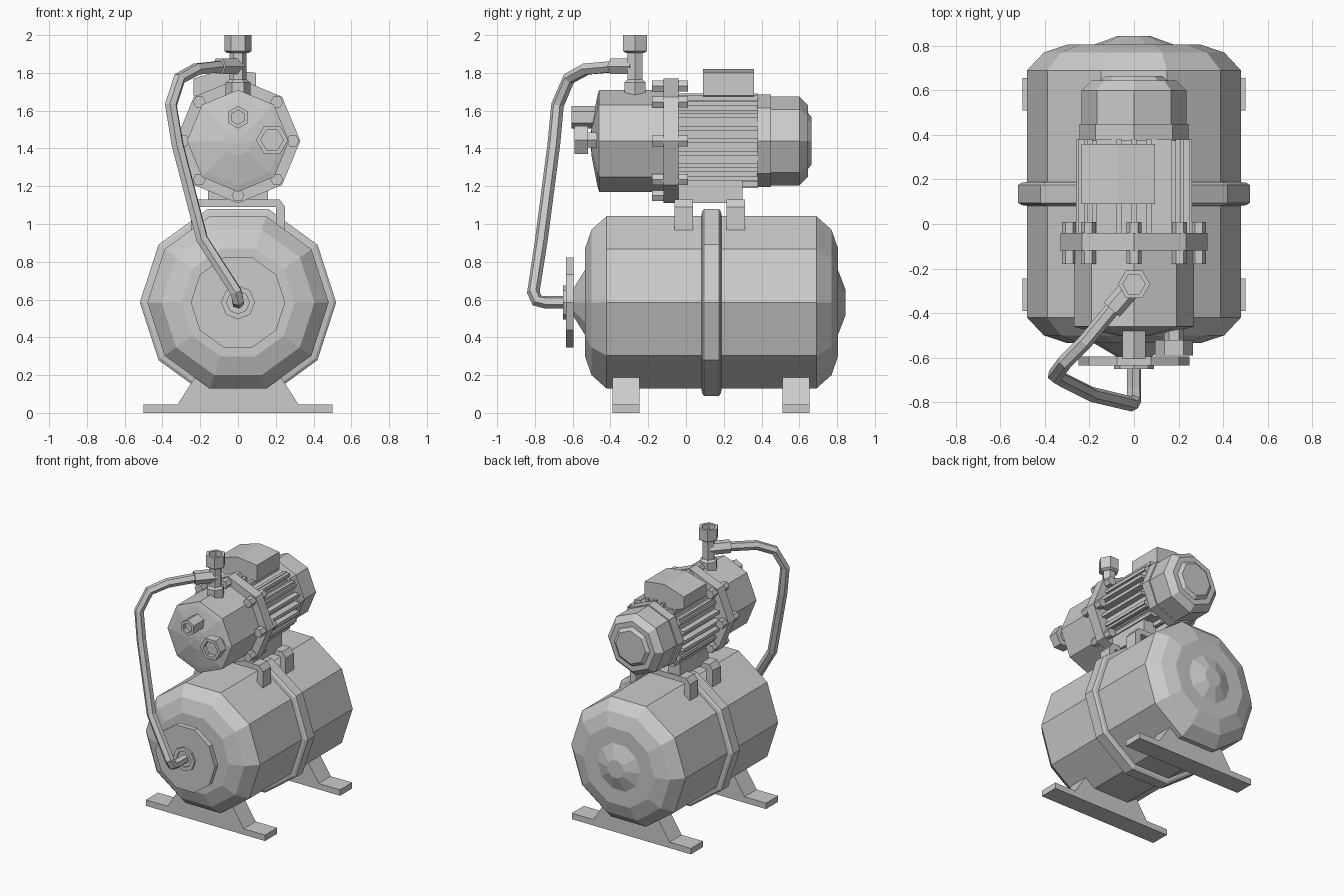
import bpy, bmesh, math
from mathutils import Matrix

if "Cube" in bpy.data.objects:
    bpy.data.objects.remove(bpy.data.objects["Cube"], do_unlink=True)

grey = bpy.data.materials.new("plain_grey")
grey.use_nodes = True
grey.diffuse_color = (0.6, 0.6, 0.6, 1)
grey.node_tree.nodes["Principled BSDF"].inputs["Base Color"].default_value = (0.6, 0.6, 0.6, 1)


def finish(name, bm):
    bmesh.ops.recalc_face_normals(bm, faces=bm.faces)
    mesh = bpy.data.meshes.new(name)
    bm.to_mesh(mesh)
    bm.free()
    mesh.materials.append(grey)
    obj = bpy.data.objects.new(name, mesh)
    bpy.context.collection.objects.link(obj)
    return obj


def lathe(name, profile, sides, x=0, y=0, z=0, axis="Y", phase=0):
    """Turn (position, radius) pairs around a line parallel to the axis."""
    bm = bmesh.new()
    rings = []
    for pos, r in profile:
        ring = []
        for i in range(sides):
            a = math.tau * i / sides + phase
            u, v = r * math.cos(a), r * math.sin(a)
            ring.append(bm.verts.new((x + u, y + pos, z + v) if axis == "Y" else (x + u, y + v, z + pos)))
        rings.append(ring)
    for a, b in zip(rings, rings[1:]):
        for i in range(sides):
            j = (i + 1) % sides
            bm.faces.new((a[i], a[j], b[j], b[i]))
    bm.faces.new(rings[0])
    bm.faces.new(rings[-1])
    return finish(name, bm)


def extrude(name, outline, y0, y1):
    """Extrude an (x, z) outline along y."""
    bm = bmesh.new()
    face = bm.faces.new([bm.verts.new((x, y0, z)) for x, z in outline])
    out = bmesh.ops.extrude_face_region(bm, geom=[face])["geom"]
    bmesh.ops.translate(bm, vec=(0, y1 - y0, 0), verts=[g for g in out if isinstance(g, bmesh.types.BMVert)])
    return finish(name, bm)


def box(name, x0, x1, y0, y1, z0, z1):
    return extrude(name, [(x0, z0), (x1, z0), (x1, z1), (x0, z1)], y0, y1)


def mirrored(half):
    return half + [(-x, z) for x, z in reversed(half)]


def tube(name, points, radius):
    curve = bpy.data.curves.new(name, "CURVE")
    curve.dimensions = "3D"
    curve.bevel_depth = radius
    curve.bevel_resolution = 1
    curve.use_fill_caps = True
    line = curve.splines.new("POLY")
    line.points.add(len(points) - 1)
    for p, co in zip(line.points, points):
        p.co = (*co, 1)
    line.use_smooth = False
    curve.materials.append(grey)
    obj = bpy.data.objects.new(name, curve)
    bpy.context.collection.objects.link(obj)


TANK, PUMP = 0.585, 1.44   # axis heights

# Tank with end caps, belt and front plate
lathe("tank", [(-0.535, 0.3), (-0.5, 0.405), (-0.42, 0.48), (0.69, 0.48), (0.77, 0.405), (0.805, 0.3)], 10, z=TANK)
lathe("tank_belt", [(0.08, 0.47), (0.085, 0.505), (0.095, 0.52), (0.175, 0.52), (0.185, 0.505), (0.19, 0.47)], 10, z=TANK)
lathe("tank_back_cap", [(0.79, 0.18), (0.805, 0.18), (0.845, 0.07)], 10, z=TANK)
lathe("tank_front_cap", [(-0.6, 0.07), (-0.535, 0.18), (-0.52, 0.18)], 10, z=TANK)
lathe("front_plate", [(-0.635, 0.25), (-0.595, 0.25)], 10, z=TANK)
lathe("tank_port", [(-0.64, 0.06), (-0.65, 0.06), (-0.65, 0.09), (-0.62, 0.09)], 8, z=TANK)

# Feet
for label, y in (("front", -0.39), ("back", 0.51)):
    foot = mirrored([(0.5, 0), (0.5, 0.045), (0.32, 0.045), (0.22, 0.2)])
    extrude(label + "_foot", foot, y, y + 0.145)

# Straps between tank and pump
for label, y in (("front", -0.06), ("back", 0.215)):
    half = [(0.2, 0.97), (0.2, 1.09), (0.0, 1.09)]
    strap = [(0.25, 0.96), (0.25, 1.09), (0.22, 1.13)]
    outline = strap + [(-x, z) for x, z in reversed(strap)] + [(-x, z) for x, z in half[:2]] + \
        [(x, z) for x, z in reversed(half[:2])]
    extrude(label + "_strap", outline, y, y + 0.097)
for side in (-1, 1):
    x0, x1 = sorted((side * 0.06, side * 0.16))
    box("pump_rest", x0, x1, -0.04, 0.3, 1.11, 1.24)

# Pump head and flange
lathe("pump_head", [(-0.505, 0.01), (-0.5, 0.08), (-0.47, 0.235), (-0.46, 0.27), (-0.12, 0.27)], 8, z=PUMP)
lathe("pump_flange", [(-0.12, 0.33), (-0.04, 0.33)], 8, z=PUMP)
for i in range(8):
    a = math.tau * i / 8
    lathe("flange_bolt", [(-0.18, 0.034), (0.01, 0.034)], 6, 0.29 * math.cos(a), 0, PUMP + 0.29 * math.sin(a))

# Pump ports
lathe("upper_port", [(-0.58, 0.038), (-0.605, 0.038), (-0.605, 0.06), (-0.47, 0.06)], 6, z=1.565, phase=math.pi / 6)
lathe("side_port", [(-0.56, 0.06), (-0.59, 0.06), (-0.59, 0.085), (-0.52, 0.085), (-0.52, 0.045), (-0.46, 0.045)],
      6, x=0.18, z=1.445)

# Motor core, cooling fins and rear bell
lathe("motor_core", [(-0.05, 0.215), (0.4, 0.215)], 8, z=PUMP)
for i in range(-3, 4):
    d = i * 0.066
    reach = math.sqrt(0.26 ** 2 - d ** 2)
    box("side_fin", -reach, reach, -0.04, 0.38, PUMP + d - 0.012, PUMP + d + 0.012)
    box("upright_fin", d - 0.012, d + 0.012, -0.04, 0.38, PUMP - reach * 0.96, PUMP + reach * 0.96)
lathe("rear_bell", [(0.375, 0.245), (0.45, 0.245), (0.45, 0.235), (0.6, 0.235), (0.645, 0.19), (0.645, 0.15),
                    (0.665, 0.125)], 8, z=PUMP)

# Wiring box on the motor
extrude("wiring_box", [(-0.235, 1.68), (-0.235, 1.77), (-0.07, 1.82), (0.095, 1.8), (0.095, 1.68), (-0.07, 1.62)],
        0.09, 0.36)

# Outlet fitting on the pump head
lathe("outlet_base", [(1.66, 0.065), (1.75, 0.065), (1.765, 0.045)], 6, y=-0.27, axis="Z")
lathe("outlet_stem", [(1.74, 0.046), (1.93, 0.046)], 6, y=-0.27, axis="Z")
lathe("outlet_nut", [(1.905, 0.055), (1.915, 0.072), (2.0, 0.072), (2.0, 0.05), (1.96, 0.05)], 6, y=-0.27, axis="Z")
tube("outlet_elbow", [(0, -0.27, 1.835), (-0.1, -0.385, 1.835)], 0.048)

# Hose from outlet down to the tank
tube("hose", [(-0.08, -0.36, 1.835), (-0.22, -0.53, 1.82), (-0.31, -0.62, 1.77), (-0.355, -0.68, 1.63),
              (-0.32, -0.7, 1.42), (-0.19, -0.765, 0.92), (-0.01, -0.808, 0.64), (0, -0.79, 0.595),
              (0, -0.74, 0.585), (0, -0.6, 0.585)], 0.034)
